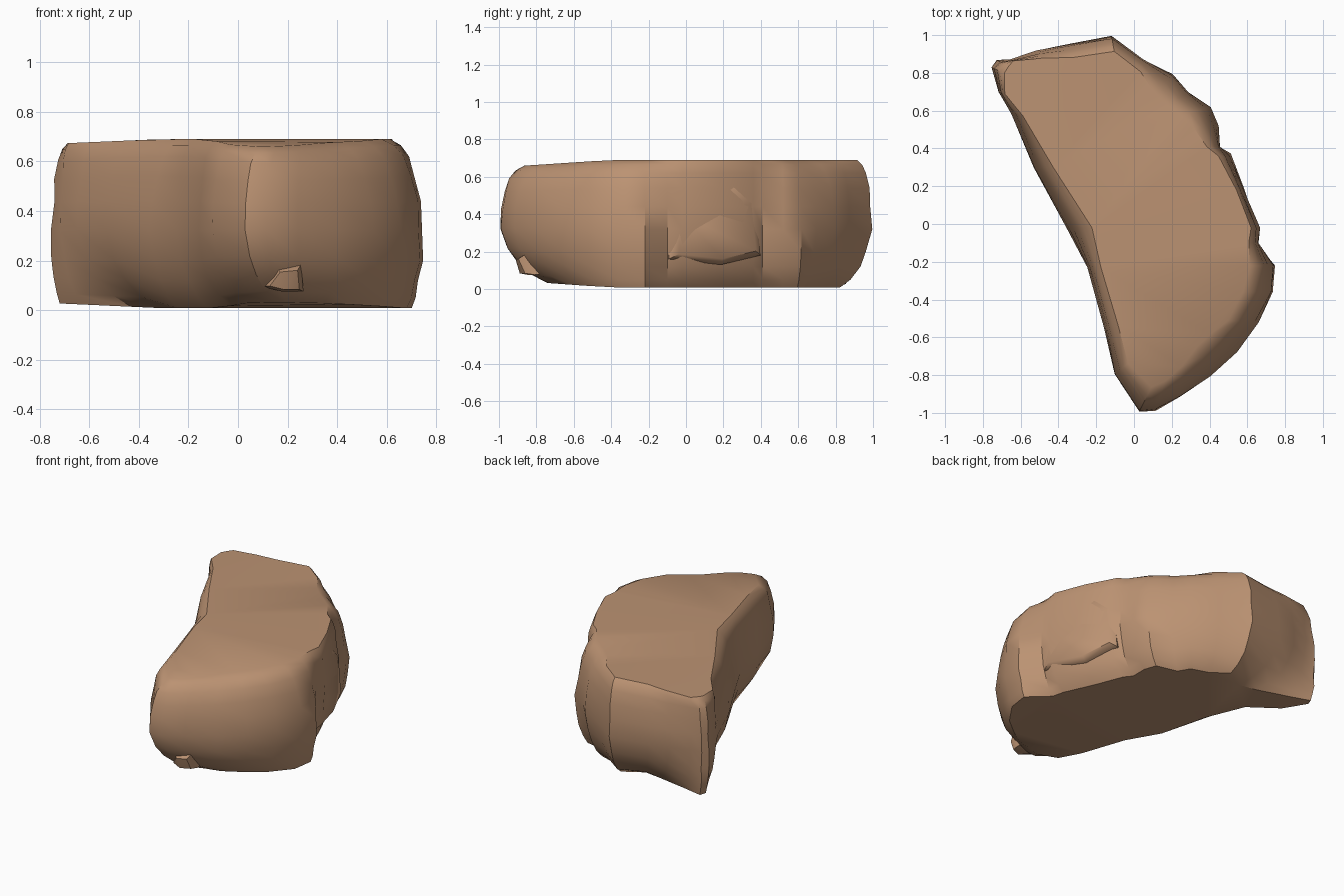
import bpy
import bmesh
import random
from mathutils import Vector

random.seed(4)

cube = bpy.data.objects.get("Cube")
if cube:
    bpy.data.objects.remove(cube, do_unlink=True)

# Single warm sandstone colour
stone = bpy.data.materials.new("sandstone")
stone.use_nodes = True
stone.diffuse_color = (0.5, 0.29, 0.17, 1)
stone.node_tree.nodes["Principled BSDF"].inputs["Base Color"].default_value = stone.diffuse_color


def finish(name, bm, angle):
    """Turn a bmesh into a shaded object made of sandstone."""
    bmesh.ops.recalc_face_normals(bm, faces=bm.faces)
    mesh = bpy.data.meshes.new(name)
    bm.to_mesh(mesh)
    bm.free()
    mesh.materials.append(stone)
    obj = bpy.data.objects.new(name, mesh)
    bpy.context.collection.objects.link(obj)
    bpy.ops.object.select_all(action="DESELECT")
    obj.select_set(True)
    bpy.context.view_layer.objects.active = obj
    bpy.ops.object.shade_smooth_by_angle(angle=angle)
    return obj


def slab(name, face, push, shrink):
    """Convex chip of rock: an outer face with a wider root sunk along push."""
    bm = bmesh.new()
    points = [Vector(p) for p in face]
    centre = sum(points, Vector()) / len(points)
    for p in points:
        bm.verts.new(centre + (p - centre) * shrink)
        bm.verts.new(p + Vector(push) * 0.3)
        bm.verts.new(p + Vector(push))
    result = bmesh.ops.convex_hull(bm, input=bm.verts)
    loose = [g for g in result["geom_interior"] if isinstance(g, bmesh.types.BMVert)]
    bmesh.ops.delete(bm, geom=loose, context="VERTS")
    return finish(name, bm, 0.8)


def inward(x, y):
    """Direction from an outline point to the curved spine of the rock."""
    spine_y = max(-0.5, min(0.5, y))
    return Vector((0.12 - 0.3 * spine_y - x, spine_y - y)).normalized()


# Waist outline, clockwise: x, y, inset of the top edge, inset of the base
OUTLINE = [
    (-.755, .83, .06, .04), (-.73, .87, .06, .03), (-.65, .87, .01, .1),
    (-.52, .92, .05, .24), (-.38, .95, .07, .26), (-.12, 1, .07, .18),
    (.05, .88, .06, .14), (.21, .8, .12, .12), (.29, .7, .11, .13),
    (.41, .62, .14, .09), (.45, .52, .11, .1), (.46, .41, .06, .11),
    (.51, .36, .05, .12), (.58, .18, .03, .12), (.67, -.02, .04, .12),
    (.67, -.1, .05, .1), (.75, -.22, .11, .05), (.74, -.36, .13, .06),
    (.66, -.52, .13, .09), (.55, -.68, .14, .12), (.41, -.82, .15, .15),
    (.24, -.93, .14, .22), (.11, -1, .14, .28), (.02, -1.01, .13, .3),
    (-.11, -.8, .08, .18), (-.17, -.55, .07, .14), (-.25, -.23, .06, .13),
    (-.36, -.02, .11, .12), (-.54, .3, .09, .22), (-.65, .58, .05, .22),
    (-.72, .7, .03, .1),
]

# Height of each ring, share of the top inset, share of the base inset
PROFILE = [
    (.008, 0, 1), (.05, 0, .68), (.12, 0, .38), (.2, 0, .18), (.32, .02, .03),
    (.44, .15, 0), (.54, .3, 0), (.62, .55, 0), (.665, .85, 0), (.69, 1.25, 0),
]

# Main rock body, lofted through the rings and thinning at the nose and the spur
bm = bmesh.new()
rings = []
count = len(OUTLINE)
for z, top_share, base_share in PROFILE:
    ring = []
    for x, y, top, base in OUTLINE:
        inset = top * top_share + base * base_share
        if 0.1 < z < 0.6:
            inset += random.uniform(-0.006, 0.008)
        spot = Vector((x, y)) + inward(x, y) * inset
        thin = 0.2 * max(0, -0.4 - spot.y) + 0.13 * max(0, -0.3 - spot.x)
        ring.append(bm.verts.new((spot.x, spot.y, z + (0.36 - z) * thin)))
    rings.append(ring)
for low, high in zip(rings, rings[1:]):
    for i in range(count):
        j = (i + 1) % count
        bm.faces.new((low[i], low[j], high[j], high[i]))
caps = [bm.faces.new(rings[0]), bm.faces.new(rings[-1])]
bmesh.ops.triangulate(bm, faces=caps)
finish("rock_body", bm, 0.6)

# Broad chip on the outer curve
slab("outer_chip", [
    (.675, -.08, .16), (.67, -.07, .42), (.53, .27, .58),
    (.5, .38, .48), (.5, .41, .18), (.58, .2, .13),
], (-.1, -.04, 0), 0.84)

# Small nub under the nose
slab("nose_nub", [
    (.1, -.87, .09), (.18, -.89, .07), (.27, -.85, .07), (.26, -.9, .18), (.16, -.92, .17),
], (-.02, .14, .02), 0.7)
